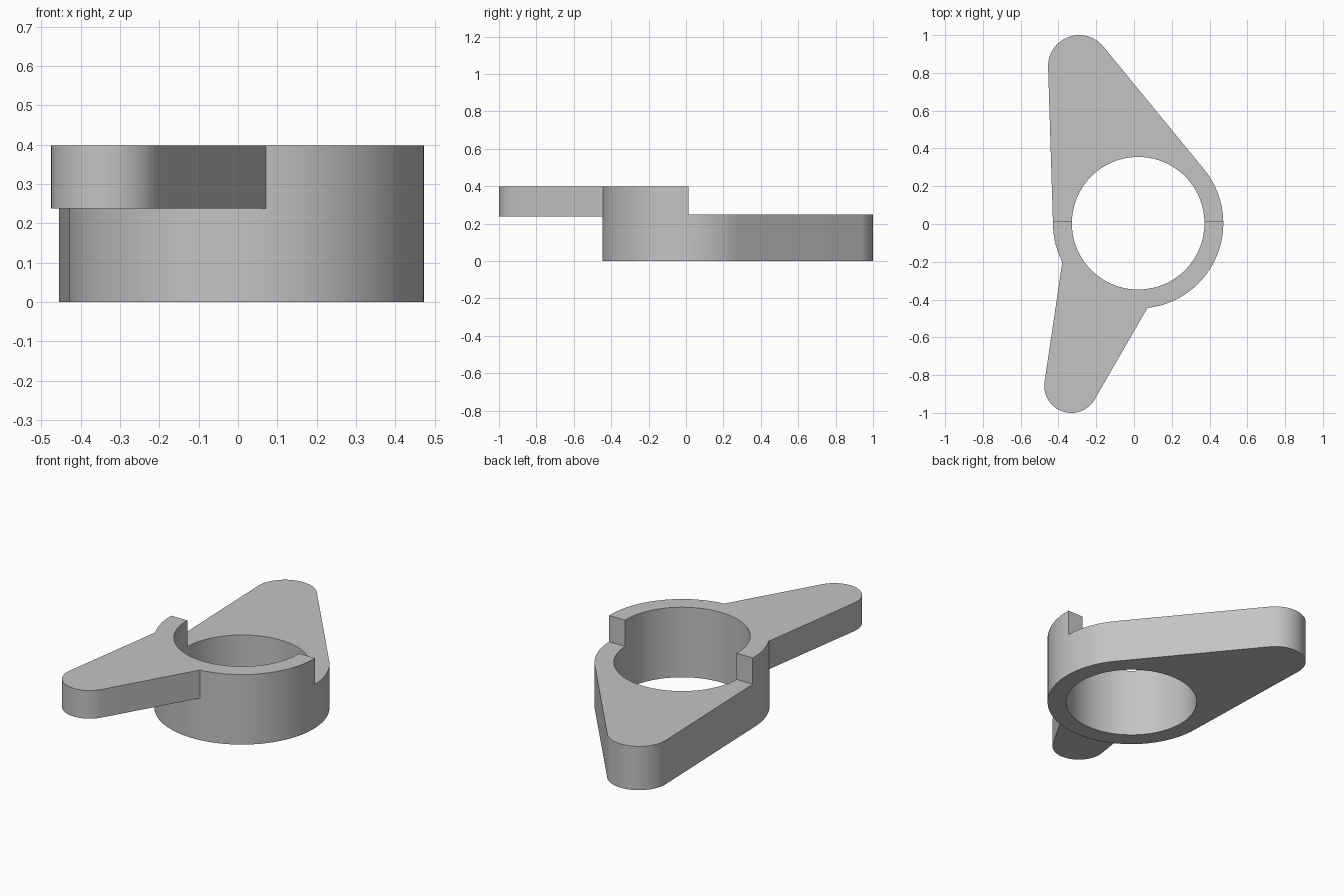
import bpy, bmesh, math
from mathutils import Vector
from mathutils.geometry import convex_hull_2d

if "Cube" in bpy.data.objects:
    bpy.data.objects.remove(bpy.data.objects["Cube"])

CENTRE = (0.022, 0.004)
OUTER, BORE = 0.451, 0.351
TOP, STEP, ARM_BASE = 0.398, 0.249, 0.238
SPLIT_Y = 0.014

grey = bpy.data.materials.new("plain grey")
grey.use_nodes = True
colour = (0.55, 0.55, 0.55, 1)
grey.diffuse_color = colour
grey.node_tree.nodes["Principled BSDF"].inputs["Base Color"].default_value = colour


def circle(centre, radius, count=96):
    return [Vector((centre[0] + radius * math.cos(math.tau * i / count),
                    centre[1] + radius * math.sin(math.tau * i / count)))
            for i in range(count)]


def prism(name, points, low, high):
    """Solid whose plan is the convex outline around the points."""
    bm = bmesh.new()
    outline = [points[i] for i in convex_hull_2d(points)]
    face = bm.faces.new([bm.verts.new((p.x, p.y, low)) for p in outline])
    grown = bmesh.ops.extrude_face_region(bm, geom=[face], use_keep_orig=True)
    moved = [g for g in grown["geom"] if isinstance(g, bmesh.types.BMVert)]
    bmesh.ops.translate(bm, vec=(0, 0, high - low), verts=moved)
    bmesh.ops.recalc_face_normals(bm, faces=bm.faces)
    mesh = bpy.data.meshes.new(name)
    bm.to_mesh(mesh)
    bm.free()
    mesh.materials.append(grey)
    obj = bpy.data.objects.new(name, mesh)
    bpy.context.collection.objects.link(obj)
    return obj


def combine(target, tool, operation):
    """Apply a boolean, then discard the tool."""
    tool.hide_render = True
    mod = target.modifiers.new(operation.lower(), "BOOLEAN")
    mod.operation, mod.solver, mod.object = operation, "EXACT", tool
    bpy.context.view_layer.objects.active = target
    bpy.ops.object.modifier_apply(modifier=mod.name)
    bpy.data.objects.remove(tool)


# Collar and wide rear arm share one tangent outline
body = prism("collar_with_arms",
             circle(CENTRE, OUTER) + circle((-0.29, 0.835), 0.165), 0, TOP)

# Lower the rear half to the step height
corners = [Vector((x, y)) for x in (-1, 1) for y in (SPLIT_Y, 1.5)]
combine(body, prism("rear_step_cutter", corners, STEP, 1), "DIFFERENCE")

# Narrow raised front arm, rooted inside the collar wall
roots = [Vector((-0.372, -0.15)), Vector((0.09, -0.412))]
combine(body, prism("front_arm", circle((-0.332, -0.857), 0.143) + roots,
                    ARM_BASE, TOP), "UNION")

# Central bore
combine(body, prism("bore_cutter", circle(CENTRE, BORE), -0.5, 1), "DIFFERENCE")

# Smooth curved walls, crisp edges
bpy.ops.object.select_all(action="DESELECT")
body.select_set(True)
bpy.context.view_layer.objects.active = body
bpy.ops.object.shade_smooth_by_angle(angle=math.radians(25))
